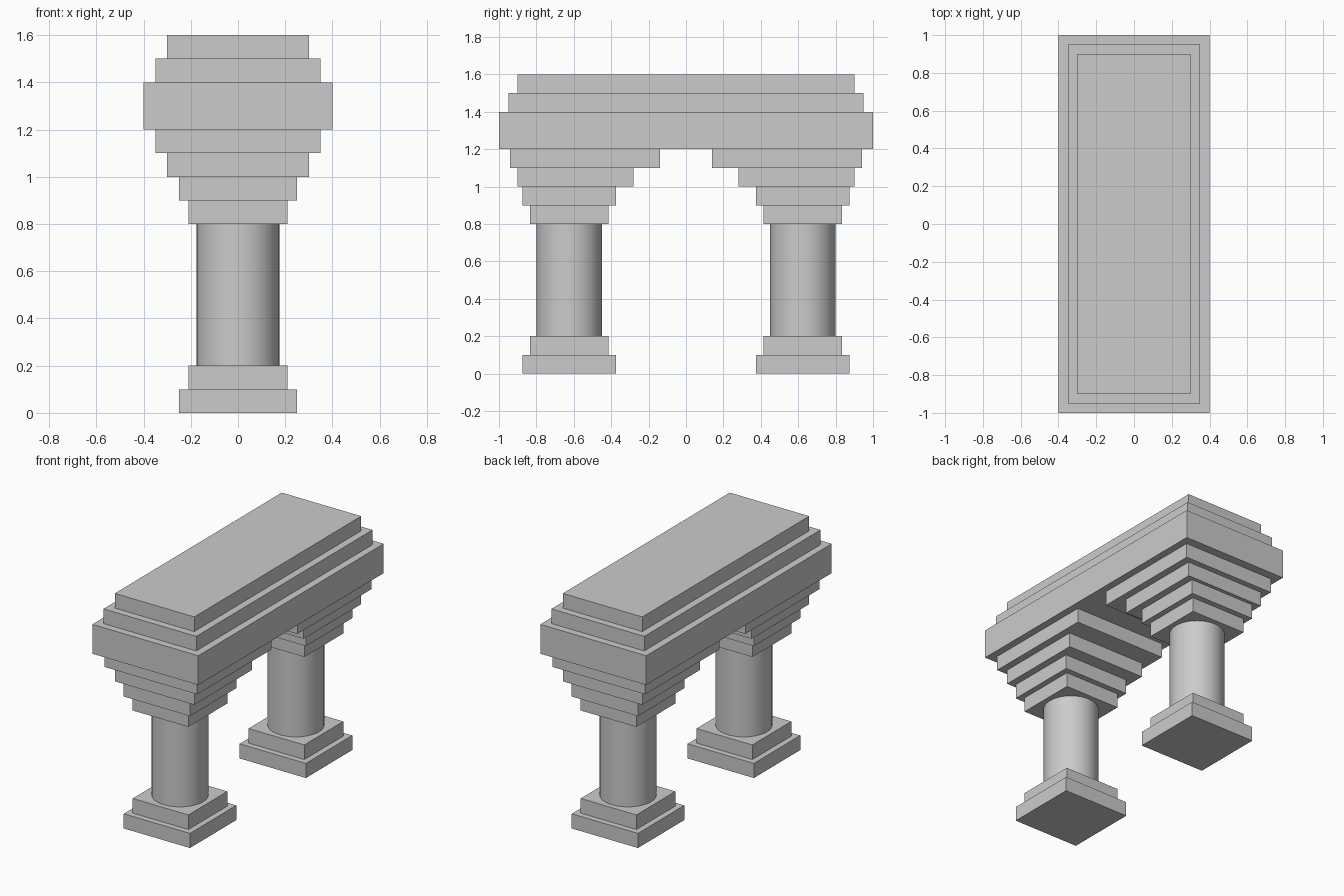
import bpy

if "Cube" in bpy.data.objects:
    bpy.data.objects.remove(bpy.data.objects["Cube"])


def box(name, half_x, y0, y1, z0, z1):
    bpy.ops.mesh.primitive_cube_add(size=1, location=(0, (y0 + y1) / 2, (z0 + z1) / 2))
    ob = bpy.context.object
    ob.name = name
    ob.scale = (half_x * 2, y1 - y0, z1 - z0)
    bpy.ops.object.transform_apply(location=False, rotation=False, scale=True)
    return ob


# Stepped slabs of each pillar: name, half width, inner y, outer y, bottom, top
PILLAR_STEPS = [
    ("plinth_lower", 0.25, 0.375, 0.875, 0.0, 0.1),
    ("plinth_upper", 0.21, 0.415, 0.835, 0.1, 0.2),
    ("capital_step_1", 0.21, 0.415, 0.835, 0.8, 0.9),
    ("capital_step_2", 0.25, 0.375, 0.875, 0.9, 1.0),
    ("capital_step_3", 0.30, 0.28, 0.90, 1.0, 1.1),
    ("capital_step_4", 0.35, 0.14, 0.94, 1.1, 1.2),
]

for side, s in (("front", -1), ("back", 1)):
    for name, hx, inner, outer, z0, z1 in PILLAR_STEPS:
        y0, y1 = sorted((s * inner, s * outer))
        box(f"{side}_{name}", hx, y0, y1, z0, z1)
    # Round column shaft
    bpy.ops.mesh.primitive_cylinder_add(vertices=64, radius=0.175, depth=0.6,
                                        location=(0, s * 0.625, 0.5))
    bpy.context.object.name = f"{side}_column"
    bpy.ops.object.shade_smooth_by_angle()

# Lintel and stepped top spanning both pillars
box("lintel", 0.40, -1.0, 1.0, 1.2, 1.4)
box("top_step_lower", 0.35, -0.95, 0.95, 1.4, 1.5)
box("top_step_upper", 0.30, -0.90, 0.90, 1.5, 1.6)
